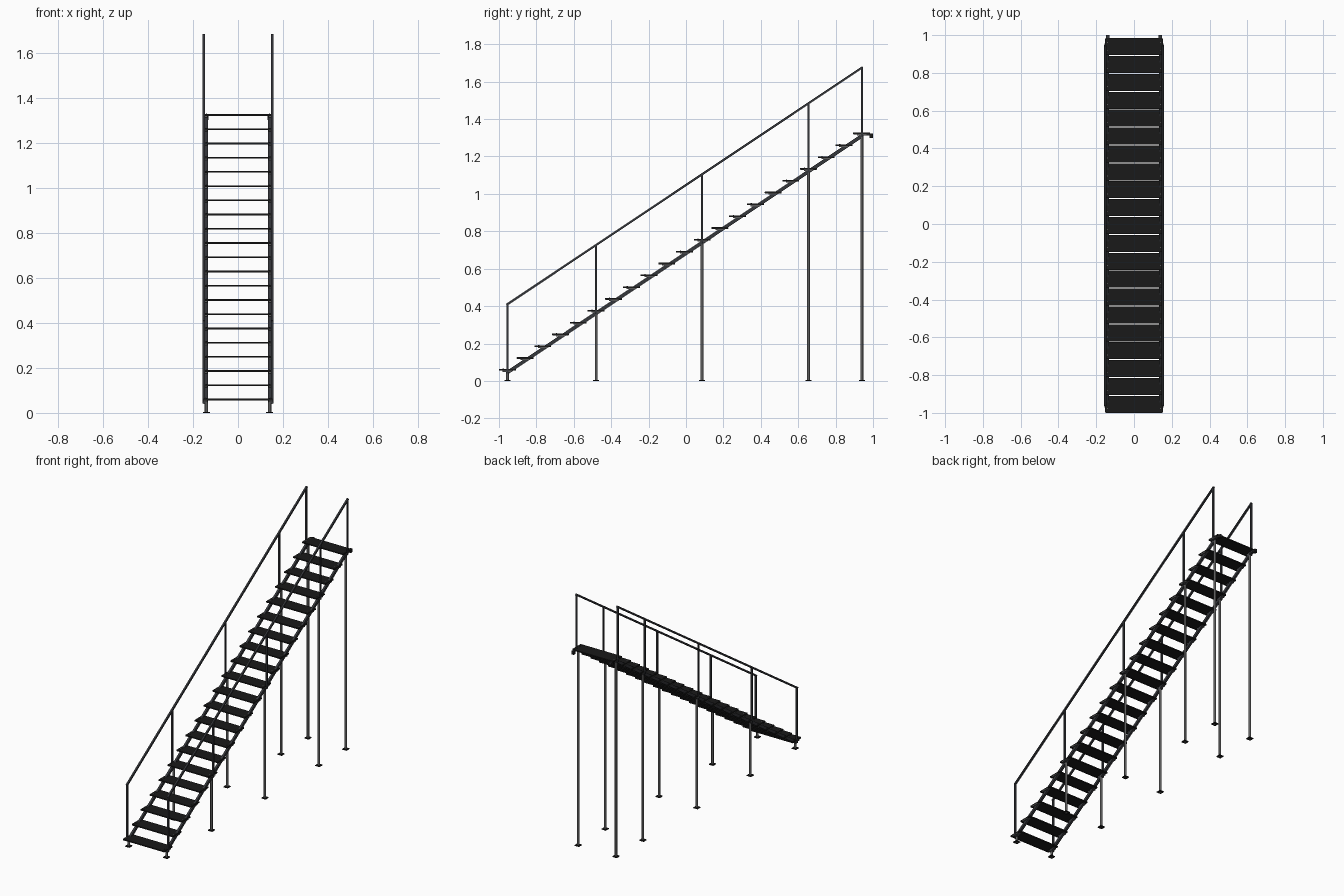
import bpy
from math import atan2, hypot

cube = bpy.data.objects.get("Cube")
if cube:
    bpy.data.objects.remove(cube, do_unlink=True)


def material(name, rgb):
    m = bpy.data.materials.new(name)
    m.use_nodes = True
    m.diffuse_color = (*rgb, 1)
    m.node_tree.nodes["Principled BSDF"].inputs["Base Color"].default_value = (*rgb, 1)
    return m


BLACK = material("black tread", (0.010, 0.010, 0.010))
STEEL = material("dark steel", (0.036, 0.038, 0.044))
GREY = material("grey tube", (0.105, 0.105, 0.105))


def box(name, center, size, mat, tilt=0):
    bpy.ops.mesh.primitive_cube_add(size=1, location=center, rotation=(tilt, 0, 0))
    ob = bpy.context.object
    ob.name = name
    ob.scale = size
    ob.data.materials.append(mat)
    return ob


def cylinder(name, x, y, bottom, top, radius, sides, mat):
    bpy.ops.mesh.primitive_cylinder_add(vertices=sides, radius=radius, depth=top - bottom,
                                        location=(x, y, (bottom + top) / 2))
    ob = bpy.context.object
    ob.name = name
    ob.data.materials.append(mat)
    bpy.ops.object.shade_smooth_by_angle()
    return ob


STEPS = 21
RUN, RISE = 0.0947, 0.0632
Y0, Z0 = -0.955, 0.060
SLOPE = RISE / RUN
ANGLE = atan2(RISE, RUN)
LEG_X, RAIL_X = 0.14, 0.152
POST_Y = (-0.955, -0.48, 0.085, 0.655, 0.94)


def stair_z(y):
    return Z0 + (y - Y0) * SLOPE


def sloping_bar(name, x, y1, y2, offset, width, height):
    mid = (y1 + y2) / 2
    length = hypot(y2 - y1, (y2 - y1) * SLOPE)
    box(name, (x, mid, stair_z(mid) + offset), (width, length, height), STEEL, ANGLE)


# Treads with a shallow folded lip at front and back
for i in range(STEPS):
    y, z = Y0 + i * RUN, Z0 + i * RISE
    box("tread", (0, y, z), (0.296, 0.09, 0.006), BLACK)
    for s in (-1, 1):
        box("tread_lip", (0, y + s * 0.0425, z - 0.001), (0.29, 0.005, 0.007), BLACK)
        # End cap, grey bracket below it and bolts above it
        box("tread_end", (s * 0.144, y, z - 0.001), (0.018, 0.088, 0.009), BLACK)
        box("tread_bracket", (s * 0.145, y, z - 0.008), (0.018, 0.05, 0.006), GREY)
        for side in (-1, 1):
            cylinder("tread_bolt", s * LEG_X, y + side * 0.022, z + 0.002, z + 0.0055,
                     0.003, 6, GREY)

for s in (-1, 1):
    # Sloping stringer beam
    sloping_bar("stringer", s * LEG_X, -0.958, 0.945, -0.015, 0.014, 0.019)

    # Round support legs with foot plates, and square guard posts above
    for y in POST_Y:
        top = stair_z(y)
        cylinder("support_leg", s * LEG_X, y, 0, top - 0.012, 0.0078, 16, GREY)
        box("foot_plate", (s * LEG_X, y, 0.0025), (0.032, 0.032, 0.005), BLACK)
        box("guard_post", (s * RAIL_X, y, top + 0.166), (0.0105, 0.0105, 0.368), STEEL)
        box("post_clamp", (s * 0.147, y, top - 0.014), (0.014, 0.014, 0.014), STEEL)

    # Handrail
    sloping_bar("handrail", s * RAIL_X, -0.96, 0.945, 0.35, 0.0115, 0.0115)

    # Mounting hook at the upper landing
    box("landing_arm", (s * LEG_X, 0.965, 1.317), (0.014, 0.07, 0.01), STEEL)
    box("landing_hook", (s * LEG_X, 0.99, 1.311), (0.018, 0.02, 0.022), BLACK)
